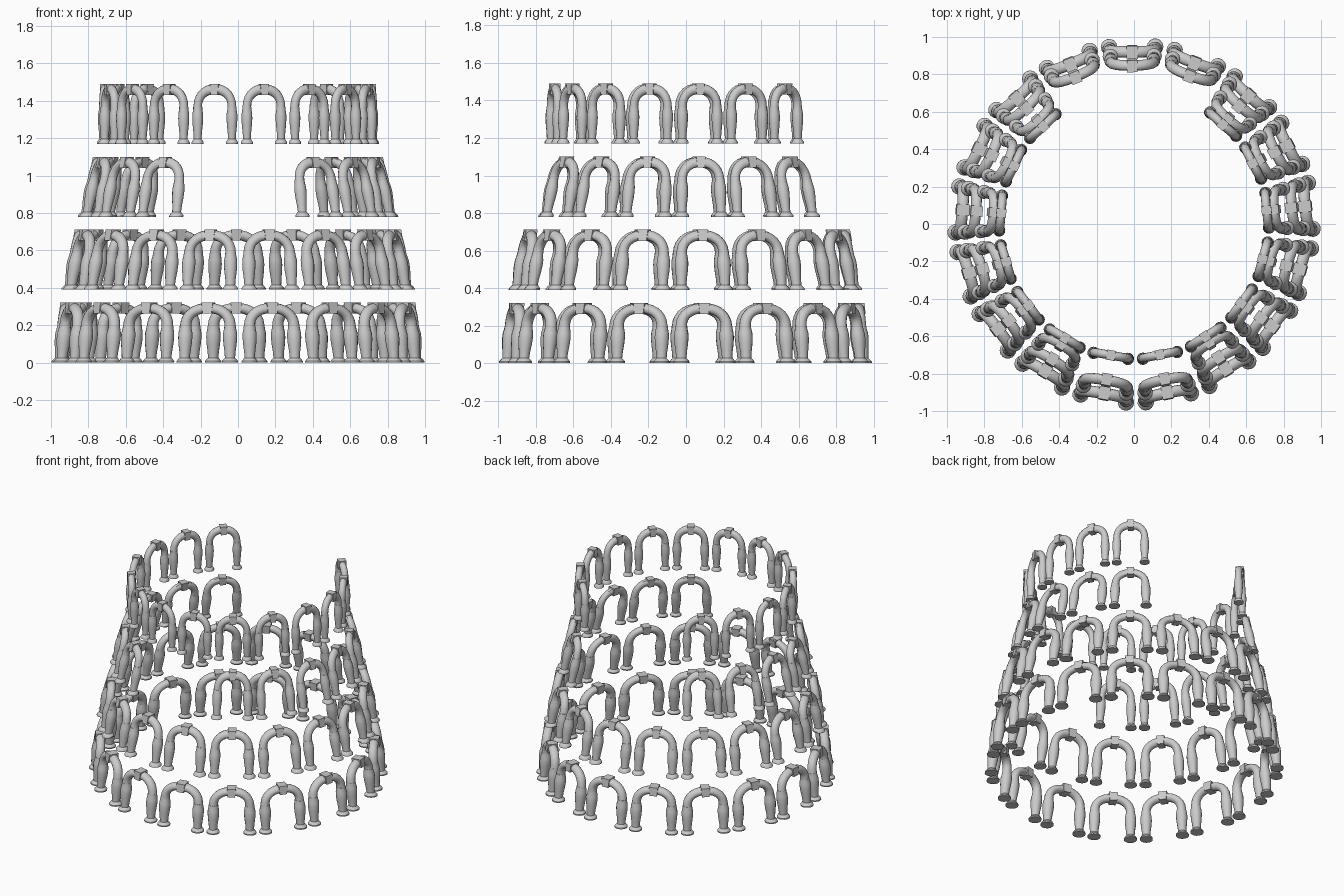
import bpy, bmesh
from math import sin, cos, pi, radians

if "Cube" in bpy.data.objects:
    bpy.data.objects.remove(bpy.data.objects["Cube"])

N = 17                      # arches in a full ring
HALF = 0.129                # half span of an arch, for ring radius 1
SPRING = 0.197              # height where the arch meets the columns

# tier: base height, ring radius at foot, ring radius at crown, missing arches
TIERS = [
    (0.00, 0.955, 0.925, ()),
    (0.39, 0.905, 0.850, ()),
    (0.78, 0.820, 0.755, (0, 7, 8, 9, 16)),
    (1.17, 0.722, 0.718, (7, 8, 9)),
]

# turned column outline: radius, height
COLUMN = [(0.046, 0), (0.046, 0.008), (0.036, 0.020), (0.029, 0.026),
          (0.032, 0.06), (0.038, 0.10), (0.041, 0.135), (0.040, 0.16),
          (0.034, 0.188), (0.034, SPRING)]


def skin(bm, rings):
    """Join closed loops of points into a capped tube."""
    loops = [[bm.verts.new(p) for p in r] for r in rings]
    n = len(loops[0])
    for a, b in zip(loops, loops[1:]):
        for i in range(n):
            j = (i + 1) % n
            bm.faces.new((a[i], a[j], b[j], b[i]))
    bm.faces.new(loops[0][::-1])
    bm.faces.new(loops[-1])


def columns(bm):
    for side in (-1, 1):
        skin(bm, [[(side * HALF + r * cos(2 * pi * i / 14), r * sin(2 * pi * i / 14), z)
                   for i in range(14)] for r, z in COLUMN])


def arch(bm):
    rings = []
    for k in range(15):
        t = pi * k / 14
        c, s = cos(t), sin(t)
        px = HALF * (1 if c > 0 else -1) * abs(c) ** 0.9
        pz = SPRING + 0.095 * max(s, 0) ** 0.9
        rad = 0.033 - 0.006 * s          # in-plane half thickness
        ring = []
        for i in range(12):
            u = 2 * pi * i / 12
            d = rad * cos(u)
            ring.append((px + d * c, 0.033 * sin(u), pz + d * s))
        rings.append(ring)
    skin(bm, rings)


def keystone(bm):
    w0, w1, d = 0.026, 0.033, 0.037
    skin(bm, [[(-w, -d, z), (w, -d, z), (w, d, z), (-w, d, z)]
              for w, z in ((w0, 0.262), (w1, 0.321))])


def build(name, maker, tier):
    base, r_foot, r_top, missing = tier
    bm = bmesh.new()
    for k in range(N):
        if k in missing:
            continue
        before = len(bm.verts)
        maker(bm)
        bm.verts.ensure_lookup_table()
        a = radians(-90 + 0.6) + (k + 0.5) * 2 * pi / N
        for v in bm.verts[before:]:
            # place on the ring, tapering inward with height
            x, y, z = v.co
            s = r_foot + (r_top - r_foot) * z / 0.32
            rad = cos(HALF) - y
            v.co = (s * (rad * cos(a) - x * sin(a)),
                    s * (rad * sin(a) + x * cos(a)), base + z)
    bmesh.ops.recalc_face_normals(bm, faces=bm.faces)
    me = bpy.data.meshes.new(name)
    bm.to_mesh(me)
    bm.free()
    ob = bpy.data.objects.new(name, me)
    bpy.context.collection.objects.link(ob)
    ob.select_set(True)
    bpy.context.view_layer.objects.active = ob


for n, tier in enumerate(TIERS, 1):
    build(f"tier_{n}_columns", columns, tier)
    build(f"tier_{n}_arches", arch, tier)
    build(f"tier_{n}_keystones", keystone, tier)

bpy.ops.object.shade_smooth_by_angle(angle=radians(35))
